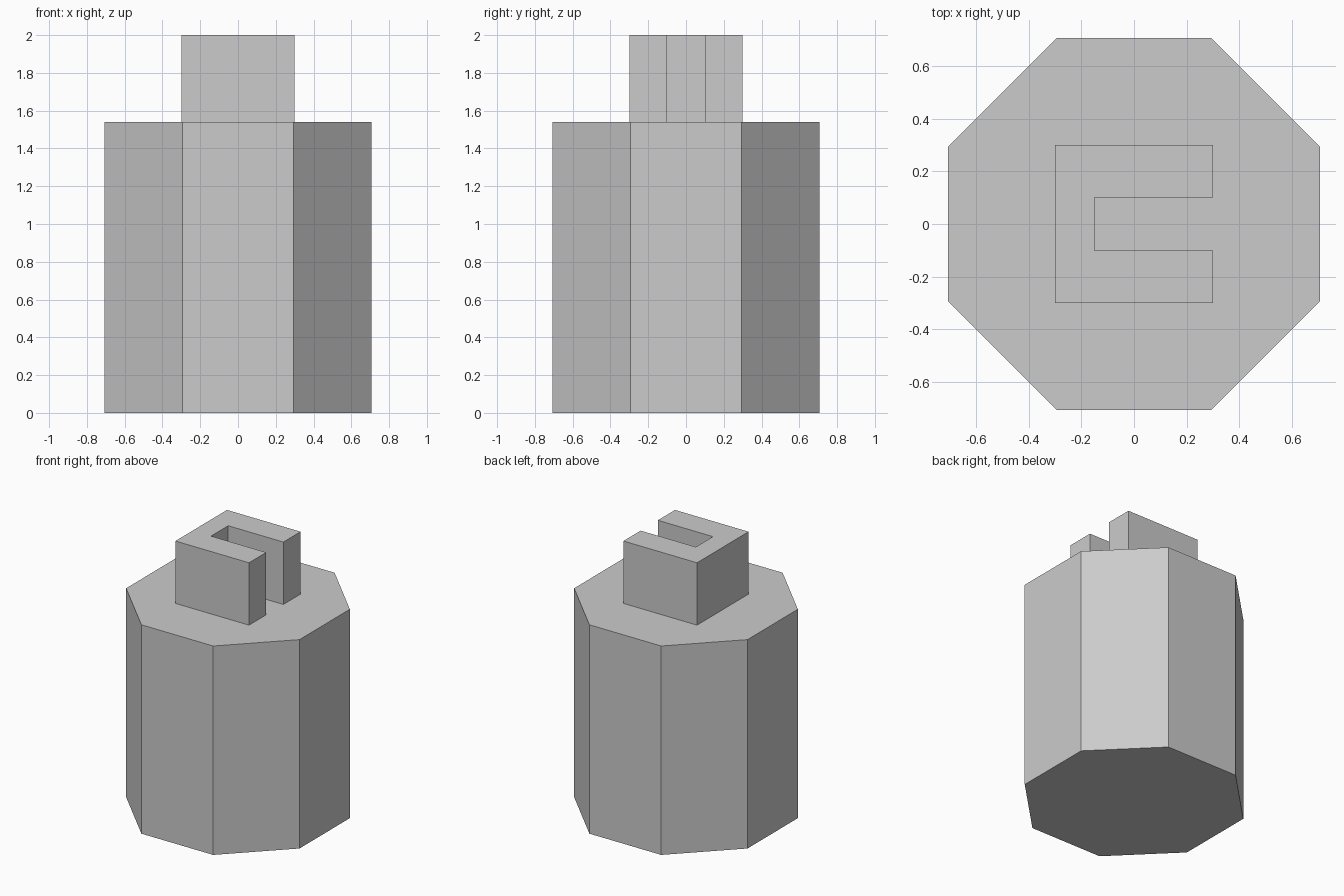
import bpy, bmesh
from math import pi, cos, sin

if "Cube" in bpy.data.objects:
    bpy.data.objects.remove(bpy.data.objects["Cube"])


def prism(name, outline, z0, z1):
    """Extrude a counter-clockwise XY outline from z0 to z1."""
    bm = bmesh.new()
    base = bm.faces.new([bm.verts.new((x, y, z0)) for x, y in outline])
    top = bmesh.ops.extrude_face_region(bm, geom=[base], use_keep_orig=True)["geom"]
    verts = [v for v in top if isinstance(v, bmesh.types.BMVert)]
    bmesh.ops.translate(bm, verts=verts, vec=(0, 0, z1 - z0))
    bmesh.ops.recalc_face_normals(bm, faces=bm.faces)
    mesh = bpy.data.meshes.new(name)
    bm.to_mesh(mesh)
    bm.free()
    obj = bpy.data.objects.new(name, mesh)
    bpy.context.collection.objects.link(obj)
    return obj


BODY_TOP = 1.54

# Octagonal body, flat sides facing the axes
radius = 0.7071 / cos(pi / 8)
octagon = [(radius * cos(pi / 8 + i * pi / 4), radius * sin(pi / 8 + i * pi / 4))
           for i in range(8)]
prism("octagonal_body", octagon, 0, BODY_TOP)

# Square block on top with a slot open towards +x
half = [(-0.3, -0.3), (0.3, -0.3), (0.3, -0.1), (-0.15, -0.1)]
outline = half + [(x, -y) for x, y in reversed(half)]
prism("slotted_block", outline, BODY_TOP, 2.0)
